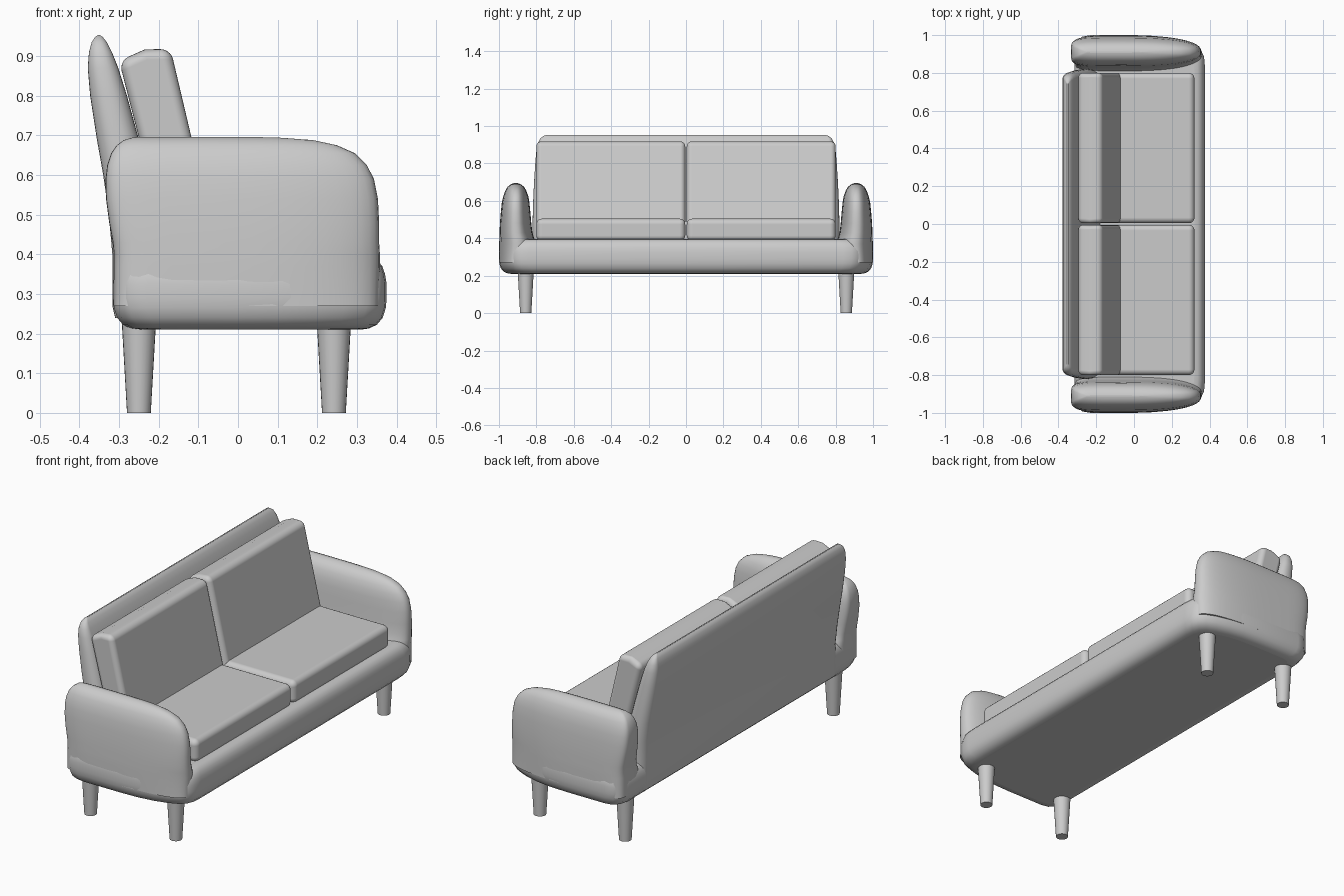
import bpy, bmesh, math

if "Cube" in bpy.data.objects:
    bpy.data.objects.remove(bpy.data.objects["Cube"])

grey = bpy.data.materials.new("plain grey")
grey.diffuse_color = (0.6, 0.6, 0.6, 1)
grey.use_nodes = True
grey.node_tree.nodes["Principled BSDF"].inputs["Base Color"].default_value = grey.diffuse_color


def finish(name, bm, caps=()):
    bmesh.ops.recalc_face_normals(bm, faces=bm.faces)
    for f in bm.faces:
        f.smooth = f not in caps
    me = bpy.data.meshes.new(name)
    bm.to_mesh(me)
    bm.free()
    me.materials.append(grey)
    ob = bpy.data.objects.new(name, me)
    bpy.context.collection.objects.link(ob)
    return ob


def loft(name, rings):
    """Skin a stack of equal-length point rings and cap both ends."""
    bm = bmesh.new()
    loops = [[bm.verts.new(p) for p in r] for r in rings]
    n = len(loops[0])
    for a, b in zip(loops, loops[1:]):
        for i in range(n):
            j = (i + 1) % n
            bm.faces.new((a[i], a[j], b[j], b[i]))
    caps = [bm.faces.new(loops[0][::-1]), bm.faces.new(loops[-1])]
    return finish(name, bm, caps)


def soft_prism(name, profile, y0, y1, r):
    """Extrude an xz profile along y and round every edge."""
    bm = bmesh.new()
    a = [bm.verts.new((x, y0, z)) for x, z in profile]
    b = [bm.verts.new((x, y1, z)) for x, z in profile]
    n = len(a)
    for i in range(n):
        j = (i + 1) % n
        bm.faces.new((a[i], a[j], b[j], b[i]))
    bm.faces.new(a[::-1])
    bm.faces.new(b)
    ob = finish(name, bm)
    mod = ob.modifiers.new("rounding", 'BEVEL')
    mod.width, mod.segments = r, 5
    mod.harden_normals = True
    return ob


# base: rounded plan, inset towards top and bottom
half = [(0.375, 0.0), (0.375, 0.84), (0.371, 0.885), (0.355, 0.92), (0.325, 0.945),
        (0.27, 0.967), (0.20, 0.984), (0.11, 0.996), (0.0, 1.0), (-0.23, 1.0),
        (-0.275, 0.992), (-0.303, 0.965), (-0.315, 0.92), (-0.315, 0.0)]
plan = half + [(x, -y) for x, y in half[-2:0:-1]]
levels = [(0.21, 0.065), (0.213, 0.045), (0.222, 0.025), (0.24, 0.01), (0.265, 0.002),
          (0.29, 0), (0.325, 0), (0.35, 0.004), (0.37, 0.011), (0.385, 0.023),
          (0.393, 0.037), (0.396, 0.055)]
loft("base", [[(0.03 + (x - 0.03) * (1 - d / 0.345), y * (1 - d), z) for x, y in plan]
              for z, d in levels])

# arms: z, back x, front x, centre y, half thickness
arm = [(0.27, -0.313, 0.355, 0.908, 0.090), (0.37, -0.313, 0.358, 0.899, 0.100),
       (0.40, -0.313, 0.358, 0.905, 0.093), (0.43, -0.316, 0.356, 0.909, 0.088),
       (0.48, -0.325, 0.356, 0.911, 0.084), (0.54, -0.333, 0.353, 0.911, 0.079),
       (0.59, -0.334, 0.343, 0.911, 0.074), (0.625, -0.330, 0.325, 0.910, 0.067),
       (0.655, -0.320, 0.295, 0.910, 0.056), (0.675, -0.306, 0.250, 0.910, 0.044),
       (0.688, -0.288, 0.190, 0.910, 0.028), (0.694, -0.268, 0.110, 0.910, 0.014),
       (0.696, -0.250, 0.040, 0.910, 0.004)]


def arm_ring(z, xb, xf, cy, h, side):
    pts = []
    cx = min(-0.05, (xb + xf) / 2)
    for k in range(48):
        t = 2 * math.pi * k / 48
        c, s = math.cos(t), math.sin(t)
        if c >= 0:                       # long rounded front
            e, length = 2 / 2.5, xf - cx
        else:                            # blunt back
            e, length = 2 / 5, cx - xb
        x = cx + math.copysign(abs(c) ** e, c) * length
        pts.append((x, side * (cy + math.copysign(abs(s) ** e, s) * h), z))
    return pts


for side, label in ((-1, "left"), (1, "right")):
    loft(label + "_arm", [arm_ring(*row, side) for row in arm])

# backrest: z, back x, front x, half width
back = [(0.24, -0.310, -0.22, 0.815), (0.27, -0.317, -0.20, 0.82), (0.40, -0.317, -0.18, 0.82),
        (0.50, -0.326, -0.20, 0.82), (0.60, -0.340, -0.227, 0.817), (0.69, -0.356, -0.25, 0.813),
        (0.80, -0.373, -0.28, 0.806), (0.87, -0.379, -0.302, 0.80), (0.91, -0.376, -0.318, 0.792),
        (0.935, -0.369, -0.331, 0.778), (0.948, -0.361, -0.341, 0.76), (0.953, -0.354, -0.348, 0.745)]


def back_ring(z, x0, x1, hy):
    r = 0.45 * (x1 - x0)
    corners = [(x1 - r, hy - r, 0), (x0 + r, hy - r, 90), (x0 + r, r - hy, 180), (x1 - r, r - hy, 270)]
    return [(cx + r * math.cos(math.radians(a + d)), cy + r * math.sin(math.radians(a + d)), z)
            for cx, cy, a in corners for d in range(0, 91, 15)]


loft("backrest", [back_ring(*row) for row in back])

# seat and back cushions
seat = [(-0.22, 0.385), (0.32, 0.385), (0.32, 0.505), (-0.22, 0.505)]
pillow = [(-0.062, 0.46), (-0.170, 0.918), (-0.235, 0.917), (-0.300, 0.888), (-0.190, 0.46)]
for y0, y1, label in ((-0.80, -0.004, "left"), (0.004, 0.80, "right")):
    soft_prism(label + "_seat_cushion", seat, y0, y1, 0.03)
    soft_prism(label + "_back_cushion", pillow, y0, y1, 0.026)

# tapered legs
for x, xl in ((-0.25, "back"), (0.242, "front")):
    for y, yl in ((-0.857, "left"), (0.857, "right")):
        rings = [[(x + r * math.cos(k * math.pi / 12), y + r * math.sin(k * math.pi / 12), z)
                  for k in range(24)] for z, r in ((0, 0.030), (0.26, 0.045))]
        loft(f"{xl}_{yl}_leg", rings)
